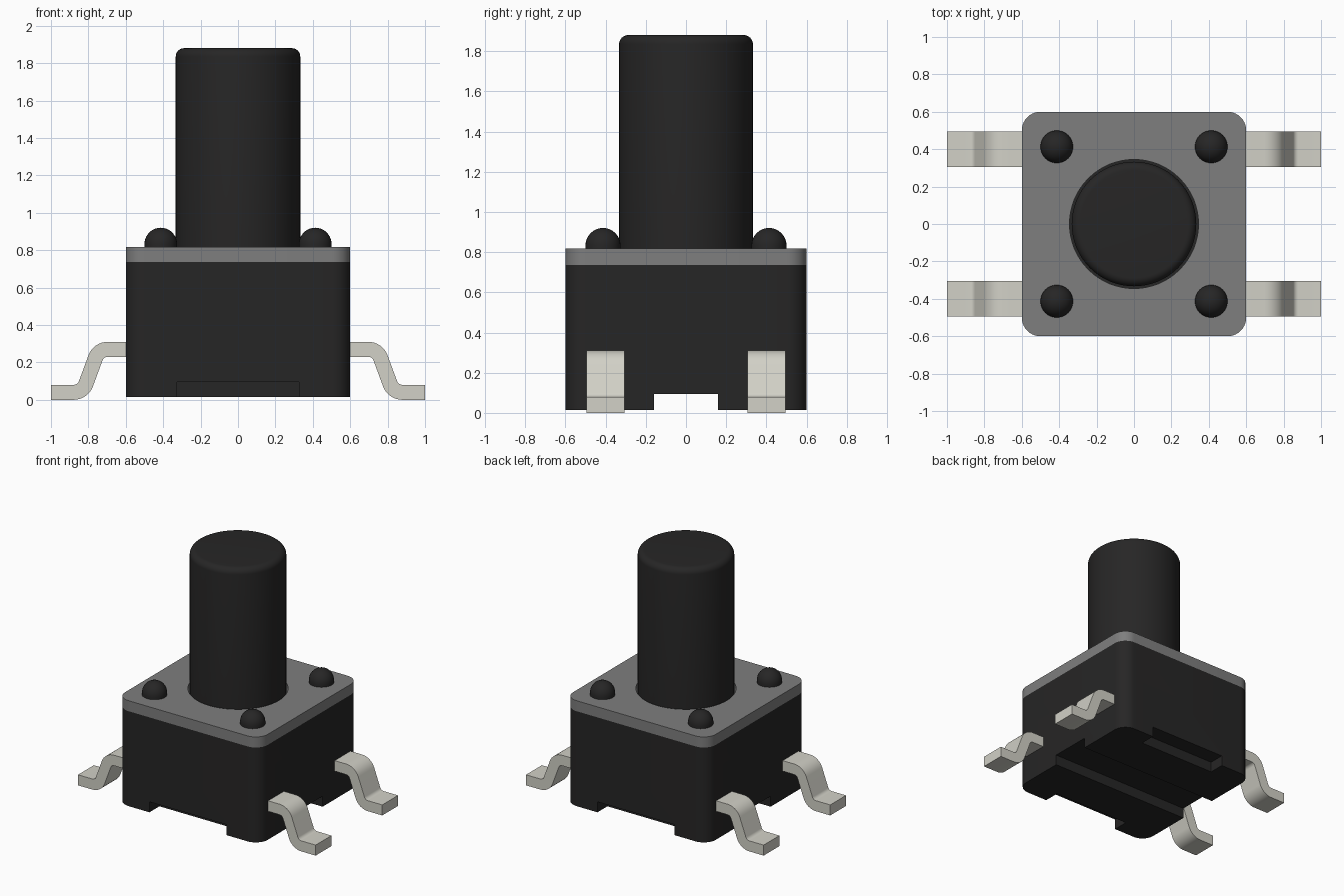
import bpy
import bmesh
import math
from mathutils import Vector

cube = bpy.data.objects.get("Cube")
if cube:
    bpy.data.objects.remove(cube, do_unlink=True)


def make_material(name, color):
    mat = bpy.data.materials.new(name)
    mat.use_nodes = True
    mat.diffuse_color = (*color, 1)
    mat.node_tree.nodes["Principled BSDF"].inputs["Base Color"].default_value = (*color, 1)
    return mat


BLACK = make_material("black plastic", (0.0195, 0.019, 0.019))
GREY = make_material("grey cover", (0.21, 0.21, 0.21))
METAL = make_material("pale metal", (0.645, 0.637, 0.572))


def finish(name, bm, mat, smooth=True):
    bmesh.ops.recalc_face_normals(bm, faces=bm.faces)
    mesh = bpy.data.meshes.new(name)
    bm.to_mesh(mesh)
    bm.free()
    mesh.materials.append(mat)
    obj = bpy.data.objects.new(name, mesh)
    bpy.context.collection.objects.link(obj)
    if smooth:
        shade(obj)
    return obj


def shade(obj):
    bpy.ops.object.select_all(action="DESELECT")
    obj.select_set(True)
    bpy.context.view_layer.objects.active = obj
    bpy.ops.object.shade_smooth_by_angle(angle=math.radians(35))


def extrude_outline(points, offset):
    """Prism made by moving a flat outline along an offset."""
    bm = bmesh.new()
    face = bm.faces.new([bm.verts.new(p) for p in points])
    result = bmesh.ops.extrude_face_region(bm, geom=[face], use_keep_orig=True)
    moved = [v for v in result["geom"] if isinstance(v, bmesh.types.BMVert)]
    bmesh.ops.translate(bm, verts=moved, vec=offset)
    return bm


def rounded_square(half, radius, z, steps=10):
    points = []
    for quarter in range(4):
        mid = math.radians(45 + 90 * quarter)
        cx = math.copysign(half - radius, math.cos(mid))
        cy = math.copysign(half - radius, math.sin(mid))
        for i in range(steps + 1):
            a = math.pi / 2 * (quarter + i / steps)
            points.append((cx + radius * math.cos(a), cy + radius * math.sin(a), z))
    return points


def lathe(profile, steps=64):
    """Revolve (radius, z) points about the z axis."""
    bm = bmesh.new()
    verts = [bm.verts.new((r, 0, z)) for r, z in profile]
    edges = [bm.edges.new(pair) for pair in zip(verts, verts[1:])]
    bmesh.ops.spin(bm, geom=verts + edges, axis=(0, 0, 1), cent=(0, 0, 0),
                   angle=math.tau, steps=steps, use_duplicate=False)
    bmesh.ops.remove_doubles(bm, verts=bm.verts, dist=0.0001)
    return bm


def box(x0, x1, y0, y1, z0, z1):
    outline = [(x0, y0, z0), (x1, y0, z0), (x1, y1, z0), (x0, y1, z0)]
    return extrude_outline(outline, (0, 0, z1 - z0))


def cut(obj, bm):
    cutter = finish("cutter", bm, obj.data.materials[0], smooth=False)
    cutter.hide_render = True
    mod = obj.modifiers.new("cut", "BOOLEAN")
    mod.operation = "DIFFERENCE"
    mod.solver = "EXACT"
    mod.object = cutter
    bpy.ops.object.select_all(action="DESELECT")
    obj.select_set(True)
    bpy.context.view_layer.objects.active = obj
    bpy.ops.object.modifier_apply(modifier=mod.name)
    bpy.data.objects.remove(cutter, do_unlink=True)


# Housing with a through channel and a shallow notch at front and back
BASE, SEAM, TOP, NOTCH = 0.015, 0.737, 0.817, 0.095
housing = finish("housing", extrude_outline(rounded_square(0.6, 0.1, BASE), (0, 0, SEAM - BASE)), BLACK, False)
cut(housing, box(-1, 1, -0.16, 0.16, -0.1, NOTCH))
for side in (-1, 1):
    near, far = sorted((side * 0.48, side))
    cut(housing, box(-0.325, 0.325, near, far, -0.1, NOTCH))
shade(housing)

# Cover plate with a round hole for the plunger
cover = finish("cover_plate", extrude_outline(rounded_square(0.6, 0.1, SEAM), (0, 0, TOP - SEAM)), GREY, False)
HOLE = 0.345
cut(cover, lathe([(0, SEAM - 0.1), (HOLE, SEAM - 0.1), (HOLE, TOP + 0.1), (0, TOP + 0.1)]))
shade(cover)

# Plunger with a rounded top edge
RADIUS, TIP, ROUND = 0.333, 1.88, 0.045
profile = [(0, SEAM), (RADIUS, SEAM)]
for i in range(9):
    a = math.pi / 2 * i / 8
    profile.append((RADIUS - ROUND + ROUND * math.cos(a), TIP - ROUND + ROUND * math.sin(a)))
profile.append((0, TIP))
finish("plunger", lathe(profile), BLACK)

# Domed rivets at the corners
DOME = 0.087
dome_profile = [(0, TOP - 0.01), (DOME, TOP - 0.01)]
for i in range(11):
    a = math.pi / 2 * i / 10
    dome_profile.append((DOME * math.cos(a), 0.833 + DOME * math.sin(a)))
for x in (-0.413, 0.413):
    for y in (-0.413, 0.413):
        rivet = finish("rivet", lathe(dome_profile, 32), BLACK)
        rivet.location = (x, y, 0)


# Bent leads: a filleted centre line thickened into a strip
def fillet(a, corner, b, radius, steps=8):
    to_a, to_b = (a - corner).normalized(), (b - corner).normalized()
    half = to_a.angle(to_b) / 2
    centre = corner + (to_a + to_b).normalized() * radius / math.sin(half)
    reach = radius / math.tan(half)
    start = (corner + to_a * reach - centre).normalized()
    end = (corner + to_b * reach - centre).normalized()
    return [centre + start.slerp(end, i / steps) * radius for i in range(steps + 1)]


p = [Vector(c) for c in ((0.57, 0.27), (0.745, 0.27), (0.83, 0.04), (1.0, 0.04))]
line = [p[0], *fillet(p[0], p[1], p[2], 0.07), *fillet(p[1], p[2], p[3], 0.07), p[3]]
upper, lower = [], []
for i, point in enumerate(line):
    along = (line[min(i + 1, len(line) - 1)] - line[max(i - 1, 0)]).normalized()
    if i in (0, len(line) - 1):
        along = Vector((1, 0))
    normal = Vector((-along.y, along.x)) * 0.04
    upper.append(point + normal)
    lower.append(point - normal)
strip = upper + lower[::-1]
for side, side_name in ((1, "left"), (-1, "right")):
    for y, end_name in ((-0.4, "front"), (0.4, "back")):
        outline = [(side * v.x, y - 0.095, v.y) for v in strip]
        finish(f"{end_name}_{side_name}_lead", extrude_outline(outline, (0, 0.19, 0)), METAL)
